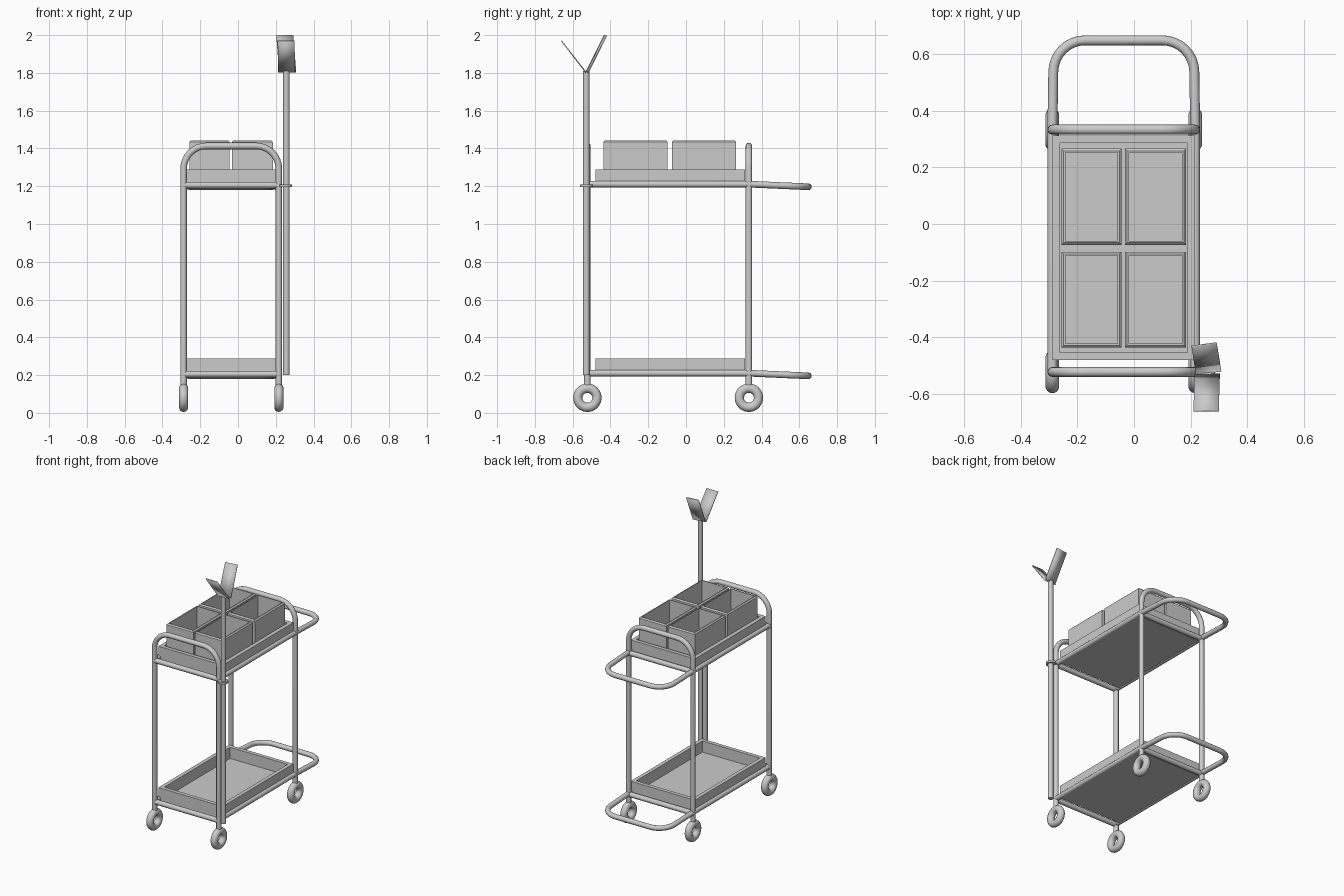
import bpy, bmesh, math
from mathutils import Vector

if "Cube" in bpy.data.objects:
    bpy.data.objects.remove(bpy.data.objects["Cube"])

XL, XR = -0.288, 0.216      # left / right tube centres
YF, YB = -0.522, 0.333      # front / back tube centres
R = 0.0175                  # tube radius


def finish(name, bm, angle=35):
    bmesh.ops.recalc_face_normals(bm, faces=bm.faces)
    me = bpy.data.meshes.new(name)
    bm.to_mesh(me)
    bm.free()
    ob = bpy.data.objects.new(name, me)
    bpy.context.collection.objects.link(ob)
    bpy.ops.object.select_all(action='DESELECT')
    ob.select_set(True)
    bpy.context.view_layer.objects.active = ob
    bpy.ops.object.shade_smooth_by_angle(angle=math.radians(angle))
    return ob


def rounded(points, radius, steps=8):
    """Round the inner corners of a polyline."""
    pts = [Vector(p) for p in points]
    out = [pts[0]]
    for a, b, c in zip(pts, pts[1:], pts[2:]):
        p = b + (a - b).normalized() * radius
        q = b + (c - b).normalized() * radius
        centre = p + q - b
        for i in range(steps + 1):
            t = i / steps * math.pi / 2
            out.append(centre + (p - centre) * math.cos(t) + (q - centre) * math.sin(t))
    return out + [pts[-1]]


def tube(name, points, radius=R):
    cu = bpy.data.curves.new(name, 'CURVE')
    cu.dimensions = '3D'
    cu.bevel_depth = radius
    cu.bevel_resolution = 4
    cu.use_fill_caps = True
    sp = cu.splines.new('POLY')
    sp.points.add(len(points) - 1)
    for p, co in zip(sp.points, points):
        p.co = (*co, 1)
    ob = bpy.data.objects.new(name, cu)
    bpy.context.collection.objects.link(ob)
    return ob


def open_box(name, x0, x1, y0, y1, z0, z1, wall, floor, bevel=0.0):
    """Open container with wall thickness."""
    bm = bmesh.new()

    def ring(d, z):
        return [bm.verts.new(c) for c in ((x0 + d, y0 + d, z), (x1 - d, y0 + d, z),
                                          (x1 - d, y1 - d, z), (x0 + d, y1 - d, z))]
    rings = [ring(0, z0)]
    if bevel:
        rings += [ring(0, z1 - bevel), ring(bevel, z1)]
    else:
        rings.append(ring(0, z1))
    rings += [ring(wall, z1), ring(wall, z0 + floor)]
    for a, b in zip(rings, rings[1:]):
        for i in range(4):
            j = (i + 1) % 4
            bm.faces.new((a[i], a[j], b[j], b[i]))
    bm.faces.new(rings[0])
    bm.faces.new(rings[-1])
    return finish(name, bm)


def panel(name, corners, thick=0.006):
    bm = bmesh.new()
    bm.faces.new([bm.verts.new(c) for c in corners])
    ob = finish(name, bm)
    mod = ob.modifiers.new("thickness", 'SOLIDIFY')
    mod.thickness = thick
    mod.offset = 0


# Inverted-U end frames forming the legs
for label, y in (("front", YF), ("back", YB)):
    tube(label + "_leg_frame", rounded([(XL, y, 0.13), (XL, y, 1.413),
                                        (XR, y, 1.413), (XR, y, 0.13)], 0.12))

# Shelves: rails running into a push loop, cross rails and tray
for label, z in (("lower", 0.21), ("upper", 1.211)):
    tube(label + "_rail_loop",
         [(XL, YF, z)] + rounded([(XL, YB, z), (XL + 0.005, 0.648, z - 0.014),
                                  (XR - 0.005, 0.648, z - 0.014), (XR, YB, z)], 0.11)
         + [(XR, YF, z)])
    for end, y in (("front", YF), ("back", YB)):
        tube(f"{label}_{end}_cross_rail", [(XL, y, z - 0.005), (XR, y, z - 0.005)])
    open_box(label + "_tray", -0.288, 0.216, -0.48, 0.312, z - 0.013, z + 0.078, 0.027, 0.012)

# Storage bins on the upper tray
for i, (x0, x1) in enumerate(((-0.256, -0.044), (-0.032, 0.184))):
    for j, (y0, y1) in enumerate(((-0.436, -0.098), (-0.074, 0.266))):
        open_box(f"bin_{i}_{j}", x0, x1, y0, y1, 1.209, 1.443, 0.014, 0.012, 0.008)

# Wheels
for x in (XL, XR):
    for y in (YF, YB):
        bpy.ops.mesh.primitive_torus_add(major_radius=0.0505, minor_radius=0.0245,
                                         major_segments=32, minor_segments=14,
                                         location=(x, y, 0.08), rotation=(0, math.pi / 2, 0))
        wheel = bpy.context.object
        wheel.name = "wheel"
        bpy.ops.object.shade_smooth()

# Sign pole with clamp on the front right corner
PX, PY = 0.256, -0.528
tube("pole", [(PX, PY, 0.2), (PX, PY, 1.81)])
bm = bmesh.new()
bmesh.ops.create_cone(bm, cap_ends=True, segments=24, radius1=0.034, radius2=0.034, depth=0.014)
bmesh.ops.translate(bm, verts=bm.verts, vec=(PX - 0.004, PY, 1.203))
finish("pole_clamp", bm)

# V-shaped pair of sign panels
panel("front_panel", [(0.213, -0.53, 1.803), (0.303, -0.53, 1.803),
                      (0.299, -0.66, 1.97), (0.21, -0.66, 1.97)])
panel("back_panel", [(0.218, -0.53, 1.803), (0.308, -0.518, 1.803),
                     (0.292, -0.42, 1.998), (0.203, -0.432, 1.998)])
